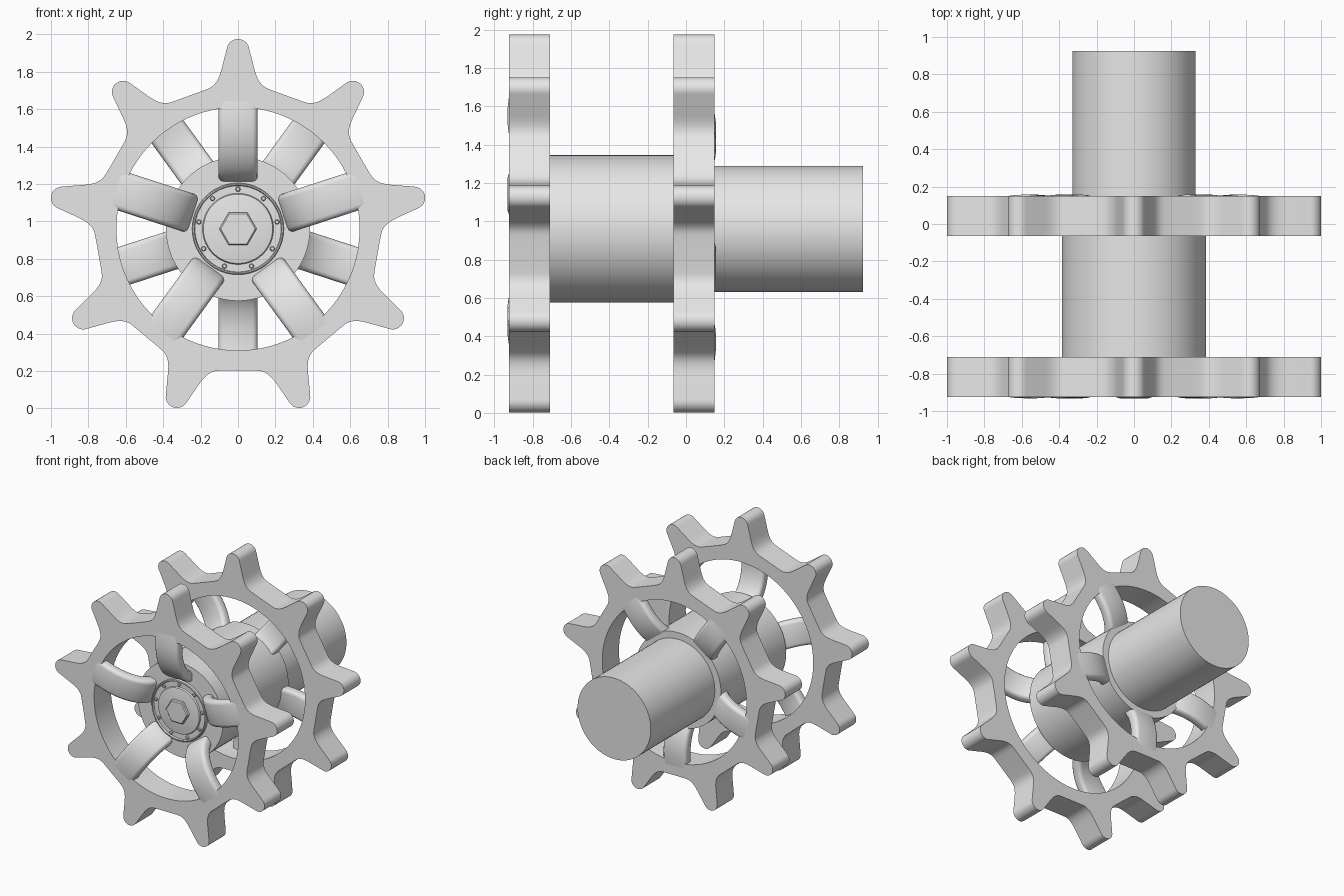
import bpy, bmesh, math
from math import sin, cos, pi, radians
from mathutils import Vector

cube = bpy.data.objects.get("Cube")
if cube:
    bpy.data.objects.remove(cube)

AXLE_Z = 0.96      # height of the rotation axis
MIRROR_Y = -0.3875  # plane halfway between the two wheels
TEETH = 9

steel = bpy.data.materials.new("plain_grey_steel")
steel.use_nodes = True
GREY = (0.8, 0.8, 0.8, 1)
steel.diffuse_color = GREY
steel.node_tree.nodes["Principled BSDF"].inputs["Base Color"].default_value = GREY


def finish(name, bm, angle=30):
    bmesh.ops.recalc_face_normals(bm, faces=bm.faces)
    mesh = bpy.data.meshes.new(name)
    bm.to_mesh(mesh)
    bm.free()
    mesh.materials.append(steel)
    obj = bpy.data.objects.new(name, mesh)
    bpy.context.collection.objects.link(obj)
    bpy.ops.object.select_all(action='DESELECT')
    obj.select_set(True)
    bpy.context.view_layer.objects.active = obj
    bpy.ops.object.shade_smooth_by_angle(angle=radians(angle))
    return obj


def skin(bm, loops, closed=False):
    """Bridge equal-length vertex loops; cap both ends unless closed."""
    n = len(loops[0])
    pairs = list(zip(loops, loops[1:]))
    if closed:
        pairs.append((loops[-1], loops[0]))
    for a, b in pairs:
        for i in range(n):
            j = (i + 1) % n
            bm.faces.new((a[i], a[j], b[j], b[i]))
    if not closed:
        bm.faces.new(loops[0])
        bm.faces.new(loops[-1])


def polar(angle, r, y, across=0.0):
    """Point at an angle clockwise from the top of the wheel."""
    return Vector((r * sin(angle) + across * cos(angle), y,
                   AXLE_Z + r * cos(angle) - across * sin(angle)))


def lathe(name, profile, sides=72, x=0.0, z=0.0):
    """Solid of revolution about the y direction, profile of (radius, y)."""
    bm = bmesh.new()
    loops = [[bm.verts.new(polar(pi / 2 + 2 * pi * i / sides, r, y) + Vector((x, 0, z)))
              for i in range(sides)] for r, y in profile]
    skin(bm, loops)
    return finish(name, bm)


def tooth_outline():
    """Tooth and valley as (angle, radius), for one pitch."""
    half = [(0.06 * sin(radians(a)), 0.955 + 0.06 * cos(radians(a)))
            for a in range(0, 80, 13)]
    half += [(0.089, 0.85), (0.099, 0.818), (0.112, 0.79),
             (0.128, 0.77), (0.145, 0.756), (0.165, 0.747)]
    right = [(math.atan2(t, r), math.hypot(t, r)) for t, r in half]
    left = [(-a, r) for a, r in reversed(right[1:])]
    valley = [(radians(20 + d), 0.758 / cos(radians(d))) for d in (-4, 0, 4)]
    return left + right + valley


def sprocket_ring(name, y0, y1):
    outline = [(a + 2 * pi * k / TEETH, r)
               for k in range(TEETH) for a, r in tooth_outline()]
    bm = bmesh.new()
    loops = [[bm.verts.new(polar(a, r if outer else 0.65, y)) for a, r in outline]
             for outer, y in ((True, y0), (True, y1), (False, y1), (False, y0))]
    skin(bm, loops, closed=True)
    return finish(name, bm)


def spoke(name, angle, flip):
    """Rounded strap arching from the ring into the hub face."""
    path = [(0.69, -0.882), (0.63, -0.889)]
    path += [(0.58 - 0.29 * sin(t), -0.70 - 0.19 * cos(t))
             for t in (pi / 2 * i / 14 for i in range(15))]
    path.append((0.29, -0.62))
    half_w, half_t, bevel = 0.105, 0.042, 0.028
    section = []
    for cx, cy, start in ((1, 1, 0), (-1, 1, 90), (-1, -1, 180), (1, -1, 270)):
        for step in range(4):
            a = radians(start + 30 * step)
            section.append((cx * (half_w - bevel) + bevel * cos(a),
                            cy * (half_t - bevel) + bevel * sin(a)))
    bm = bmesh.new()
    loops = []
    for i, (r, y) in enumerate(path):
        before, after = path[max(i - 1, 0)], path[min(i + 1, len(path) - 1)]
        tangent = Vector((after[0] - before[0], after[1] - before[1])).normalized()
        loop = []
        for u, v in section:
            pr, py = r - tangent.y * v, y + tangent.x * v
            if flip:
                py = 2 * MIRROR_Y - py
            loop.append(bm.verts.new(polar(angle, pr, py, u)))
        loops.append(loop)
    skin(bm, loops)
    return finish(name, bm, 40)


# Toothed rings with five spokes each, the rear set turned half a step
for side, flip in (("front", False), ("rear", True)):
    ys = [2 * MIRROR_Y - y if flip else y for y in (-0.925, -0.71)]
    sprocket_ring(side + "_sprocket_ring", *ys)
    for k in range(5):
        spoke(f"{side}_spoke_{k + 1}", radians(72 * k + (36 if flip else 0)), flip)

# Hub drum with a lipped cap on its front face
lathe("hub_drum", [(0.385, -0.74), (0.385, 0.10)])
lathe("hub_cap", [(0.245, -0.73), (0.245, -0.762), (0.24, -0.766), (0.234, -0.766),
                  (0.23, -0.752), (0.19, -0.752), (0.185, -0.764), (0.178, -0.766)])

# Axle housing at the rear
lathe("axle_housing", [(0.33, 0.0), (0.33, 0.925)])

# Centre hex nut and ring of small bolts
lathe("hex_nut", [(0.1, -0.76), (0.1, -0.785), (0.092, -0.792)], sides=6)
for k in range(TEETH):
    a = 2 * pi * k / TEETH
    lathe(f"cap_bolt_{k + 1}", [(0.013, -0.745), (0.013, -0.763), (0.009, -0.767)],
          sides=12, x=0.212 * sin(a), z=0.212 * cos(a))
